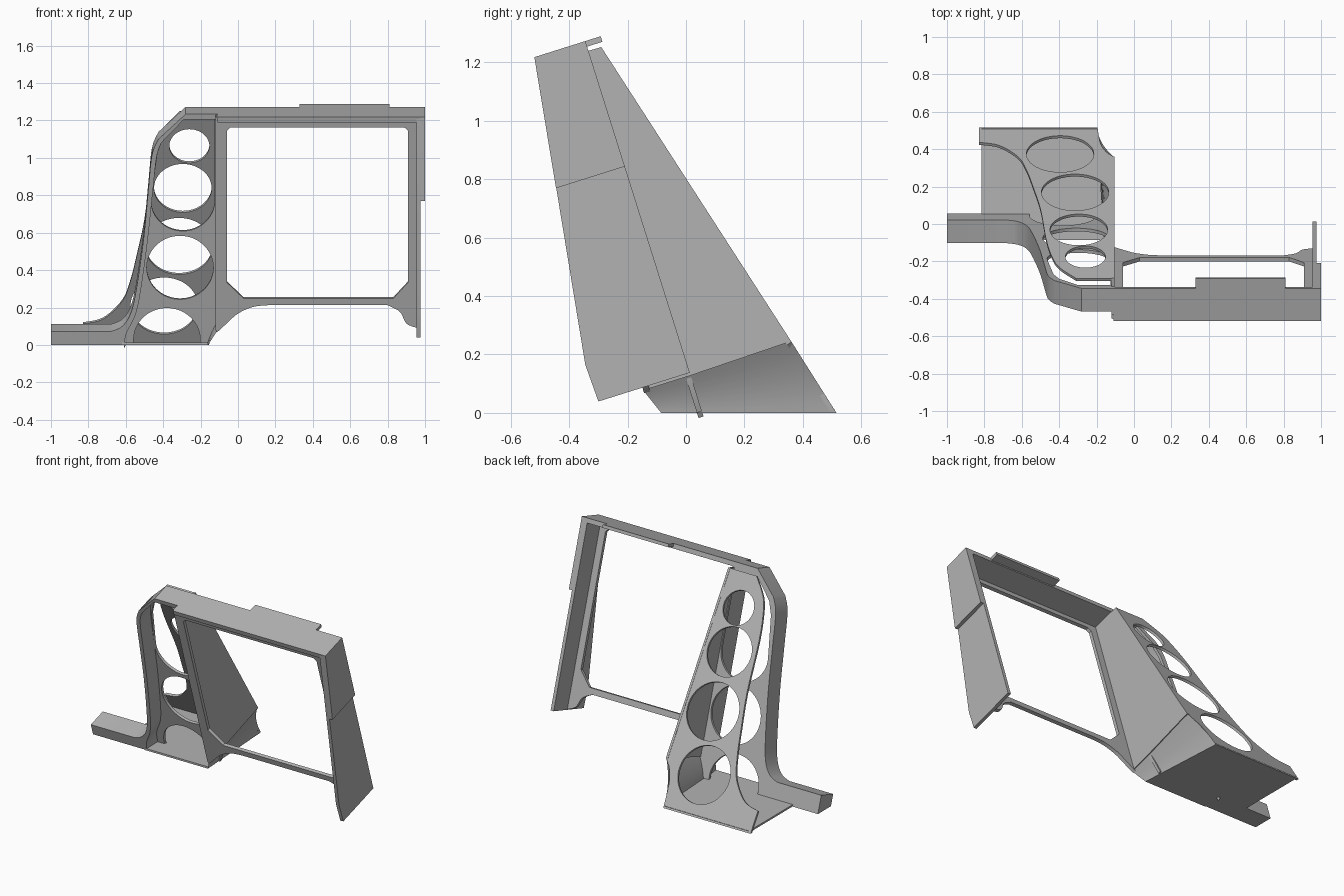
import bpy, bmesh, math
from mathutils import Matrix, Vector

cube = bpy.data.objects.get("Cube")
if cube:
    bpy.data.objects.remove(cube, do_unlink=True)

grey = bpy.data.materials.new("plain_grey")
grey.use_nodes = True
grey.diffuse_color = (0.45, 0.45, 0.45, 1)
grey.node_tree.nodes["Principled BSDF"].inputs["Base Color"].default_value = (0.45, 0.45, 0.45, 1)


def axes(origin, a, b):
    """Working plane with axes a and b and their normal."""
    a, b = Vector(a).normalized(), Vector(b).normalized()
    m = Matrix((a, b, a.cross(b))).transposed().to_4x4()
    m.translation = Vector(origin)
    return m


# Leaning bezel plane, leaning rear plane, and the side plane
BEZEL = axes((0, 0.055, 0.004), (1, 0, 0), (0, -0.40, 1.27))
REAR = axes((0, 0.515, 0), (1, 0, 0), (0, -0.805, 1.25))
SIDE = axes((0, 0, 0), (0, 1, 0), (0, 0, 1))


def side_point(v, w):
    p = BEZEL @ Vector((0, v, w))
    return p.y, p.z


def circle(x, y, r, start=0, end=360, n=64):
    steps = range(n + (end - start != 360))
    angles = [math.radians(start + (end - start) * i / n) for i in steps]
    return [(x + r * math.cos(t), y + r * math.sin(t)) for t in angles]


def smooth_path(points, n=6):
    """Catmull-Rom curve through the points."""
    pts = [Vector(p) for p in points]
    pts = [pts[0]] + pts + [pts[-1]]
    out = []
    for p0, p1, p2, p3 in zip(pts, pts[1:], pts[2:], pts[3:]):
        for i in range(n):
            t = i / n
            out.append(tuple(0.5 * (2 * p1 + (p2 - p0) * t
                       + (2 * p0 - 5 * p1 + 4 * p2 - p3) * t * t
                       + (3 * p1 - p0 - 3 * p2 + p3) * t ** 3)))
    return out + [tuple(pts[-1])]


def finish(name, bm):
    bmesh.ops.recalc_face_normals(bm, faces=bm.faces)
    mesh = bpy.data.meshes.new(name)
    bm.to_mesh(mesh)
    bm.free()
    mesh.materials.append(grey)
    obj = bpy.data.objects.new(name, mesh)
    bpy.context.collection.objects.link(obj)
    bpy.ops.object.select_all(action='DESELECT')
    obj.select_set(True)
    bpy.context.view_layer.objects.active = obj
    bpy.ops.object.shade_smooth_by_angle(angle=math.radians(25))


def plate(name, plane, low, high, outline, holes=(), clip=False):
    """Flat outline with holes, filled and thickened from low to high."""
    curve = bpy.data.curves.new(name, 'CURVE')
    curve.dimensions, curve.fill_mode = '2D', 'BOTH'
    curve.extrude = (high - low) / 2
    for loop in [outline, *holes]:
        spline = curve.splines.new('POLY')
        spline.points.add(len(loop) - 1)
        for p, (x, y) in zip(spline.points, loop):
            p.co = (x, y, 0, 1)
        spline.use_cyclic_u = True
    temp = bpy.data.objects.new(name + "_outline", curve)
    bpy.context.collection.objects.link(temp)
    graph = bpy.context.evaluated_depsgraph_get()
    mesh = bpy.data.meshes.new_from_object(temp.evaluated_get(graph))
    bm = bmesh.new()
    bm.from_mesh(mesh)
    bpy.data.objects.remove(temp, do_unlink=True)
    bpy.data.curves.remove(curve)
    bpy.data.meshes.remove(mesh)
    bmesh.ops.remove_doubles(bm, verts=bm.verts, dist=0.0002)
    bm.transform(plane @ Matrix.Translation((0, 0, (low + high) / 2)))
    if clip:
        geom = bm.verts[:] + bm.edges[:] + bm.faces[:]
        bmesh.ops.bisect_plane(bm, geom=geom, plane_co=(0, 0, 0),
                               plane_no=(0, 0, -1), clear_outer=True)
        bmesh.ops.holes_fill(bm, edges=[e for e in bm.edges if e.is_boundary])
    finish(name, bm)


# Window frame with chamfered lower corners and flared feet
flare_left = smooth_path([(0.16, 0.272), (0.08, 0.262), (0, 0.225), (-0.06, 0.17), (-0.1, 0.13)])
flare_right = smooth_path([(0.955, 0.145), (0.9, 0.17), (0.865, 0.235), (0.8, 0.272)])
window = [(-0.06, 0.4), (0.03, 0.31), (0.83, 0.31), (0.91, 0.4),
          (0.91, 1.25), (0.89, 1.268), (-0.04, 1.268), (-0.06, 1.25)]
plate("window_frame", BEZEL, 0.148, 0.17,
      [(-0.115, 1.33), (0.975, 1.33), (0.975, 0.14)] + flare_right + flare_left + [(-0.115, 0.12)],
      [window])

# Roof over the window, with its rear tab
plate("roof", BEZEL, 0, 0.183, [(-0.11, 1.3), (1, 1.3), (1, 1.33), (-0.11, 1.33)])
plate("roof_tab", BEZEL, -0.055, 0.01, [(0.33, 1.31), (0.81, 1.31), (0.81, 1.33), (0.33, 1.33)])

# Outer cheek in two stepped pieces
plate("upper_cheek", SIDE, 0.975, 1,
      [side_point(*p) for p in ((1.33, 0), (1.33, 0.183), (0.88, 0.247), (0.88, 0))])
plate("lower_cheek", SIDE, 0.955, 0.977,
      [side_point(*p) for p in ((1.32, 0), (1.32, 0.183), (0.273, 0.333), (0.14, 0.328), (0.14, 0))])

# Curved trim that runs from the roof down into the foot
outer = smooth_path([(-0.68, 0.112), (-0.62, 0.14), (-0.575, 0.21), (-0.545, 0.34), (-0.505, 0.63),
                     (-0.48, 0.9), (-0.46, 1.1), (-0.425, 1.19)]) + [(-0.28, 1.33)]
inner = smooth_path([(-0.41, 1.17), (-0.435, 1.09), (-0.455, 0.9), (-0.482, 0.63), (-0.52, 0.34),
                     (-0.55, 0.2), (-0.6, 0.09), (-0.61, -0.03)])
plate("curved_trim", BEZEL, 0, 0.13,
      [(-1, -0.05), (-1, 0.112)] + outer + [(-0.11, 1.33), (-0.11, 1.3), (-0.29, 1.3)] + inner,
      clip=True)

# Inner plate with a long opening, a round hole and an arch
arch = circle(-0.38, 0.03, 0.178, 180, 0)
top_opening = [(-0.125, 1.27), (-0.3, 1.27), (-0.4, 1.16), (-0.43, 1.08), (-0.465, 0.81)] \
    + circle(-0.295, 0.81, 0.17, 180, 360)
plate("inner_plate", BEZEL, 0, 0.018,
      [(-0.115, 1.31), (-0.29, 1.31)] + inner[:-1] + [(-0.6, 0.002)] + [(-0.558, 0.002)] + arch
      + [(-0.202, 0.002), (-0.155, 0.002), (-0.115, 0.12)],
      [top_opening, circle(-0.31, 0.435, 0.178)])

# Rear panel with four round holes
panel_edge = [(x, (0.515 - y) / 0.541) for x, y in smooth_path(
    [(-0.83, 0.437), (-0.72, 0.42), (-0.62, 0.36), (-0.575, 0.29), (-0.54, 0.2), (-0.5, 0.08),
     (-0.47, -0.08), (-0.44, -0.17), (-0.4, -0.23), (-0.31, -0.29)])]
plate("rear_panel", REAR, 0, 0.016,
      [(-0.195, 0), (-0.83, 0)] + panel_edge + [(-0.11, 1.488)]
      + smooth_path([(-0.11, 0.287), (-0.15, 0.235), (-0.18, 0.15), (-0.195, 0)]),
      [circle(-0.395, 0.259, 0.18), circle(-0.315, 0.638, 0.18),
       circle(-0.295, 1.007, 0.154), circle(-0.26, 1.275, 0.107)], clip=True)

# Dividing wall between the window and the holed side
plate("dividing_wall", SIDE, -0.119, -0.105,
      [side_point(1.325, 0.17), side_point(1.325, 0), side_point(1.295, 0),
       (-0.29, 1.252), (0.36, 0.245), side_point(0.13, 0), side_point(0.13, 0.17)])

# Curved lower wall, lofted from the dividing wall to the floor
bm = bmesh.new()
start = [Vector((-0.11, *side_point(0.13, 0.17))), Vector((-0.11, 0.36, 0.245))]
stop = [Vector((-0.16, -0.085, 0)), Vector((-0.195, 0.515, 0))]
rows = []
for i in range(9):
    t = i / 8
    row = []
    for k in range(2):
        p = start[k].lerp(stop[k], t)
        bow = 1 - (1 - t) ** (1 + k)
        p.x = start[k].x + (stop[k].x - start[k].x) * bow
        row.append(bm.verts.new(p))
    rows.append(row)
for r, s in zip(rows, rows[1:]):
    bm.faces.new((r[0], r[1], s[1], s[0]))
bmesh.ops.solidify(bm, geom=bm.faces[:], thickness=0.01)
finish("curved_lower_wall", bm)

# Floor joining the foot, the inner plate and the rear panel
TOP = axes((0, 0, 0), (1, 0, 0), (0, 1, 0))
plate("floor", TOP, 0, 0.012,
      [(-0.16, -0.085), (-0.62, -0.085), (-0.62, 0.05), (-0.815, 0.05), (-0.815, 0.51), (-0.195, 0.51)])
